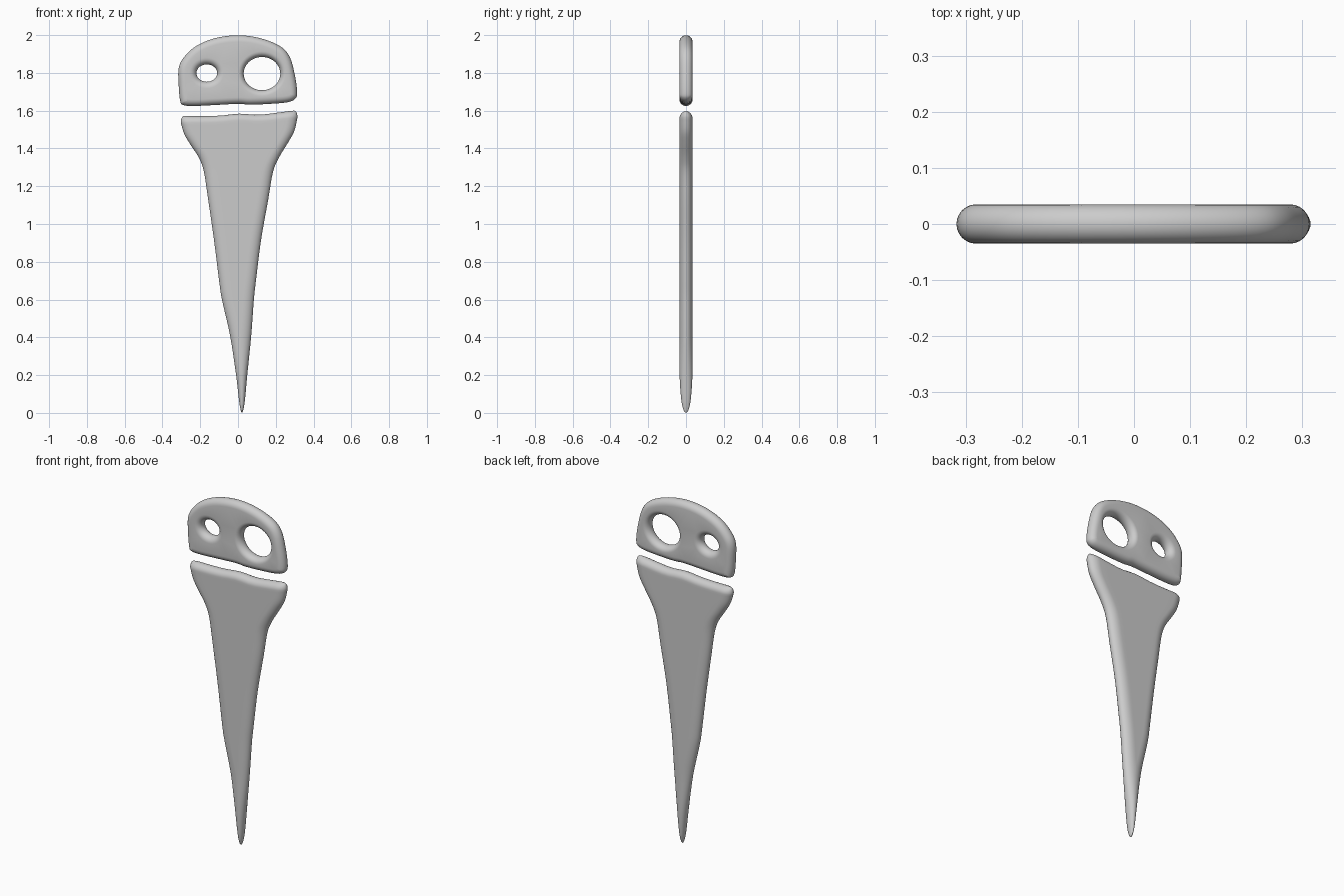
import bpy, bmesh, math
from mathutils import Vector

if "Cube" in bpy.data.objects:
    bpy.data.objects.remove(bpy.data.objects["Cube"])

R = 0.035          # half thickness of both plates
grey = bpy.data.materials.new("plain_grey")
grey.diffuse_color = (0.6, 0.6, 0.6, 1)
grey.use_nodes = True
grey.node_tree.nodes["Principled BSDF"].inputs["Base Color"].default_value = grey.diffuse_color


def smooth_path(pts, n, closed):
    """Catmull-Rom through points of any dimension."""
    out, m = [], len(pts)
    for i in range(m if closed else m - 1):
        idx = [i - 1, i, i + 1, i + 2]
        p = [pts[j % m] if closed else pts[min(max(j, 0), m - 1)] for j in idx]
        for k in range(n):
            t = k / n
            out.append([0.5 * (2 * b + (c - a) * t + (2 * a - 5 * b + 4 * c - d) * t * t
                               + (3 * b - a - 3 * c + d) * t ** 3) for a, b, c, d in zip(*p)])
    return out if closed else out + [list(pts[-1])]


def finish(bm, name):
    bmesh.ops.remove_doubles(bm, verts=bm.verts, dist=0.0003)
    bmesh.ops.recalc_face_normals(bm, faces=bm.faces)
    me = bpy.data.meshes.new(name)
    bm.to_mesh(me)
    bm.free()
    me.materials.append(grey)
    ob = bpy.data.objects.new(name, me)
    bpy.context.collection.objects.link(ob)
    bpy.ops.object.select_all(action='DESELECT')
    ob.select_set(True)
    bpy.context.view_layer.objects.active = ob
    bpy.ops.object.shade_smooth_by_angle(angle=math.radians(50))


def bridge(bm, rings):
    for a, b in zip(rings, rings[1:]):
        for i in range(len(a)):
            j = (i + 1) % len(a)
            bm.faces.new((a[i], a[j], b[j], b[i]))


# Upper plate: rounded outline with two rounded oval holes
outline = [(-.306, 1.652), (-.314, 1.735), (-.314, 1.825), (-.285, 1.884), (-.222, 1.942),
           (-.121, 1.984), (0, 1.999), (.116, 1.984), (.222, 1.942), (.274, 1.884),
           (.301, 1.788), (.313, 1.70), (.304, 1.664), (.264, 1.645), (.169, 1.636),
           (.063, 1.632), (0, 1.636), (-.121, 1.630), (-.227, 1.625), (-.288, 1.629)]


def oval(cx, cz, rx, rz, n=40):
    return [(cx + rx * math.cos(2 * math.pi * i / n), cz + rz * math.sin(2 * math.pi * i / n))
            for i in range(n)]


bm = bmesh.new()
front, back = [], []
# the outline and the ovals wind opposite ways, so one normal rule serves both
for loop, edge in ((smooth_path(outline, 5, True), 0.035),
                   (oval(-.165, 1.799, .055, .046), 0.035),
                   (oval(.127, 1.796, .097, .088), 0.030)):
    p = [Vector(q) for q in loop]
    rings = []
    for k in range(13):
        a = math.pi * (k / 12 - 0.5)
        ring = []
        for i, q in enumerate(p):
            t = (p[(i + 1) % len(p)] - p[i - 1]).normalized()
            s = q + Vector((t.y, -t.x)) * edge * (1 - math.cos(a))
            ring.append(bm.verts.new((s.x, R * math.sin(a), s.y)))
        rings.append(ring)
    bridge(bm, rings)
    front.append(rings[0])
    back.append(rings[-1])
for loops, ny in ((front, -1), (back, 1)):
    edges = [bm.edges.get((r[i - 1], r[i])) for r in loops for i in range(len(r))]
    bmesh.ops.triangle_fill(bm, edges=edges, use_beauty=True, normal=(0, ny, 0))
finish(bm, "upper_plate")

# Tapered blade: rows of height, left x, right x, half thickness, top-wave weight
rows = [(0, .021, .021, 0, 0), (.015, .014, .028, .013, 0), (.07, .005, .037, .025, 0),
        (.20, -.010, .049, .034, 0), (.41, -.042, .070, R, 0), (.60, -.085, .084, R, 0),
        (.70, -.100, .095, R, 0), (.915, -.127, .122, R, 0), (1.13, -.158, .160, R, 0),
        (1.275, -.180, .185, R, 0), (1.35, -.206, .217, R, .1), (1.42, -.250, .262, R, .3),
        (1.48, -.284, .298, R, .6), (1.545, -.303, .315, R, 1)]
rows = smooth_path(rows, 4, False)
for k in range(1, 9):
    a = math.pi / 2 * k / 8
    inset = 0.018 * (1 - math.cos(a))
    rows.append((1.545 + R * math.sin(a), -.303 + inset, .315 - inset, R * math.cos(a), 1))

wave = smooth_path([(-.008,), (-.009,), (-.006,), (.004,), (-.002,), (.008,), (.02,)], 6, False)


def wave_at(u):
    f = min(max(u, 0), 1) * (len(wave) - 1)
    i = min(int(f), len(wave) - 2)
    return wave[i][0] + (wave[i + 1][0] - wave[i][0]) * (f - i)


bm = bmesh.new()
rings = []
for z, xl, xr, th, w in rows:
    width = max(xr - xl, 1e-6)
    e = min(0.055, width / 2)
    arc = [math.pi / 2 * k / 8 for k in range(9)]
    left = [(xl + e * (1 - math.cos(a)), max(th, 0) * math.sin(a)) for a in arc]
    mid = [(xl + e + (width - 2 * e) * k / 12, max(th, 0)) for k in range(1, 12)]
    right = [(xl + xr - x, y) for x, y in reversed(left)]
    half = left + mid + right
    ring = [(x, -y) for x, y in half] + [(x, y) for x, y in reversed(half[1:-1])]
    rings.append([bm.verts.new((x, y, z + w * wave_at((x - xl) / width))) for x, y in ring])
bridge(bm, rings)
finish(bm, "tapered_blade")
